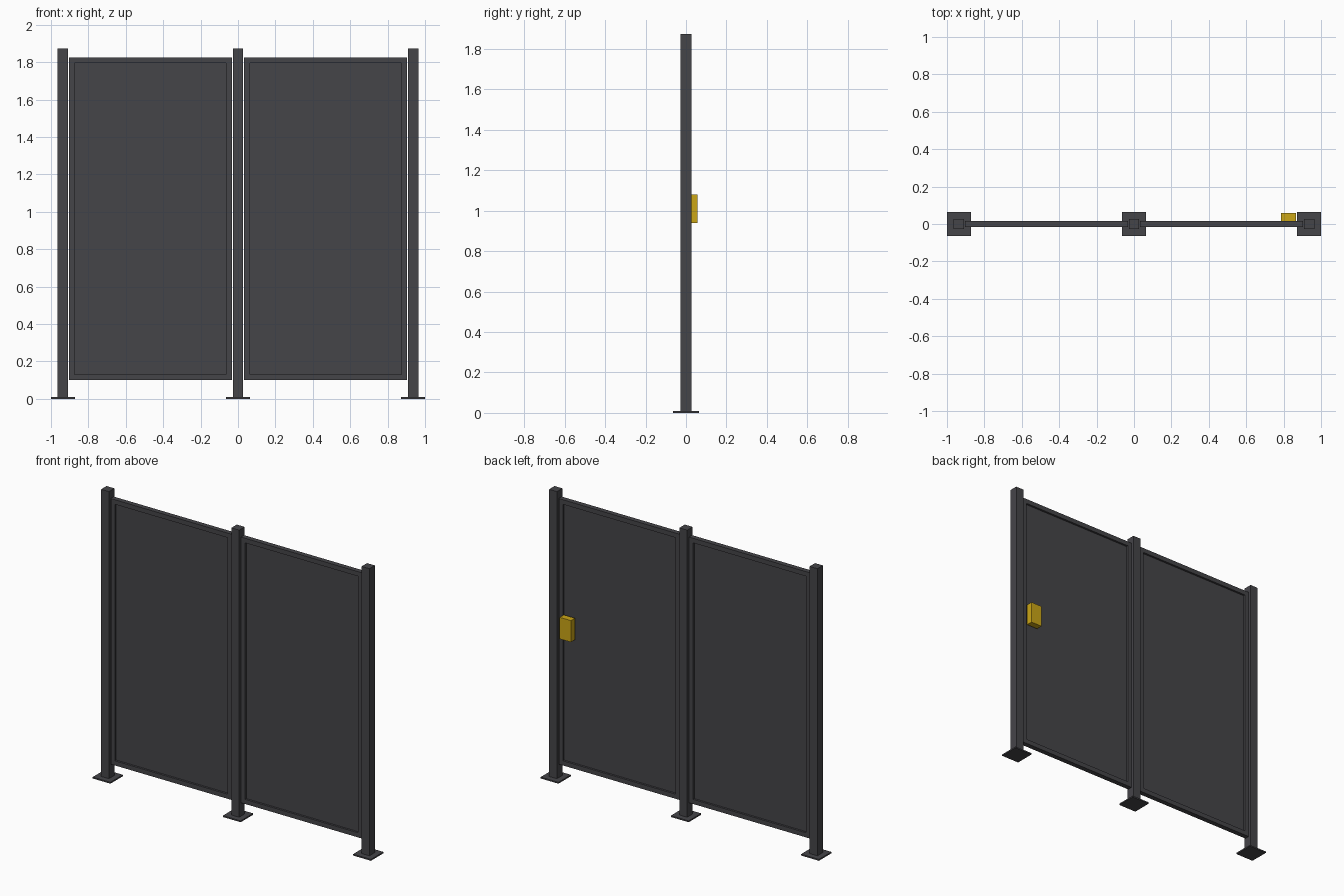
import bpy, bmesh

if "Cube" in bpy.data.objects:
    bpy.data.objects.remove(bpy.data.objects["Cube"])


def material(name, rgb):
    m = bpy.data.materials.new(name)
    m.diffuse_color = (*rgb, 1.0)
    m.use_nodes = True
    m.node_tree.nodes["Principled BSDF"].inputs["Base Color"].default_value = m.diffuse_color
    return m


GREY = material("dark_grey", (0.060, 0.059, 0.066))
YELLOW = material("yellow", (0.60, 0.38, 0.008))


def box(name, lo, hi, mat):
    """Axis-aligned box between two corners."""
    bm = bmesh.new()
    bmesh.ops.create_cube(bm, size=1.0)
    for v in bm.verts:
        v.co = [(a + b) / 2 + c * (b - a) for a, b, c in zip(lo, hi, v.co)]
    mesh = bpy.data.meshes.new(name)
    bm.to_mesh(mesh)
    bm.free()
    mesh.materials.append(mat)
    ob = bpy.data.objects.new(name, mesh)
    bpy.context.collection.objects.link(ob)
    return ob


POST, PLATE, HEIGHT = 0.028, 0.064, 1.874   # half widths and post height
BOTTOM, TOP = 0.10, 1.826                   # panel height range
RAIL, DEPTH, SHEET = 0.03, 0.016, 0.003     # rail width, half depths

# Posts on base plates
for side, x in (("left", -0.936), ("middle", 0.0), ("right", 0.936)):
    box(f"{side}_base_plate", (x - PLATE, -PLATE, 0), (x + PLATE, PLATE, 0.009), GREY)
    box(f"{side}_post", (x - POST, -POST, 0.009), (x + POST, POST, HEIGHT), GREY)

# Framed panels between the posts
for side, x0, x1 in (("left", -0.903, -0.033), ("right", 0.033, 0.903)):
    for end, z in (("bottom", BOTTOM), ("top", TOP - RAIL)):
        box(f"{side}_{end}_rail", (x0, -DEPTH, z), (x1, DEPTH, z + RAIL), GREY)
    for end, x in (("near", x0), ("far", x1 - RAIL)):
        box(f"{side}_{end}_stile", (x, -DEPTH, BOTTOM + RAIL),
            (x + RAIL, DEPTH, TOP - RAIL), GREY)
    box(f"{side}_infill", (x0 + RAIL, -SHEET, BOTTOM + RAIL),
        (x1 - RAIL, SHEET, TOP - RAIL), GREY)

# Lock box on the back of the right panel
box("lock_box", (0.787, 0.016, 0.94), (0.867, 0.058, 1.08), YELLOW)
